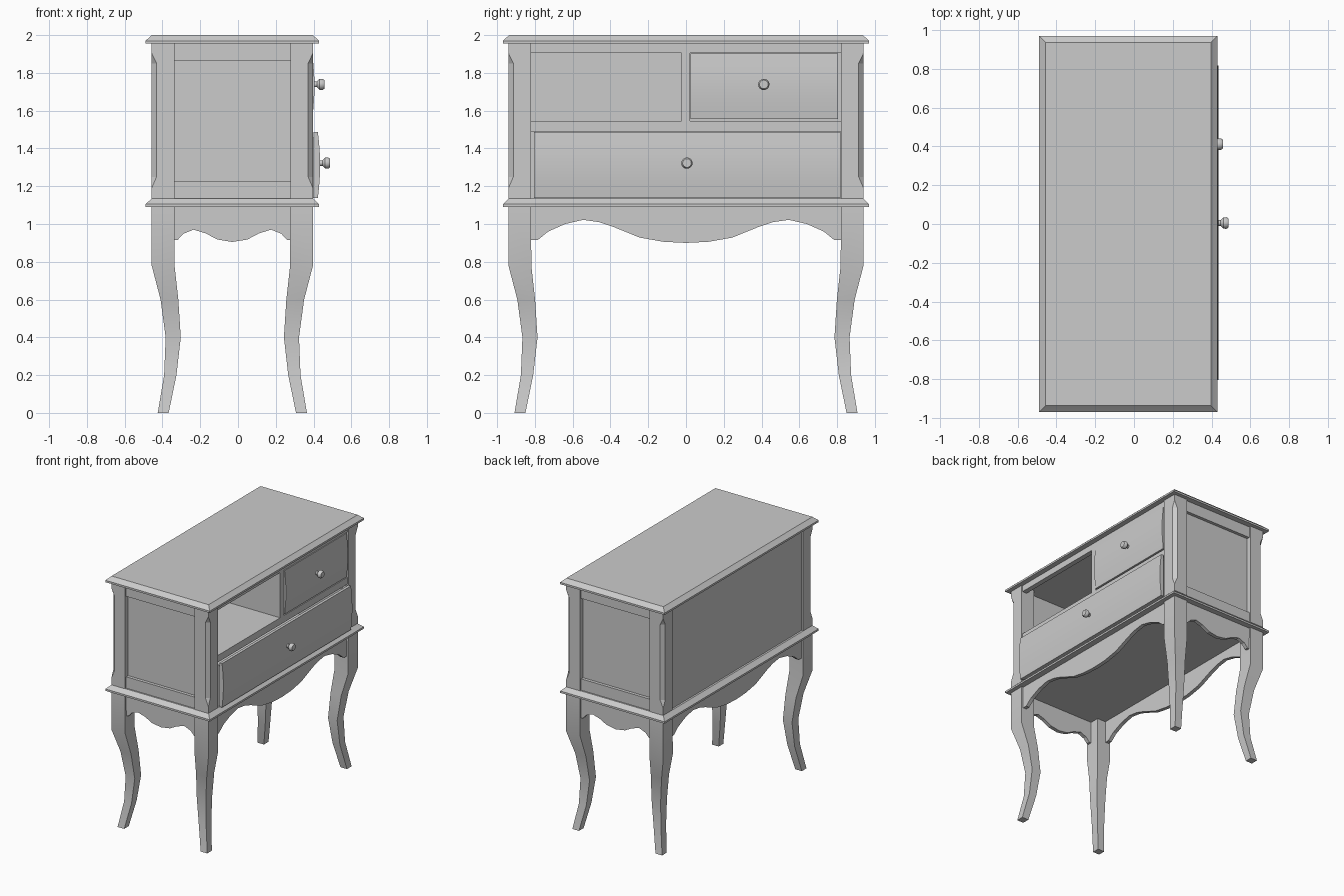
import bpy, bmesh, math
from mathutils import Matrix

cube = bpy.data.objects.get("Cube")
if cube:
    bpy.data.objects.remove(cube, do_unlink=True)

grey = bpy.data.materials.new("painted_grey")
grey.use_nodes = True
grey.diffuse_color = (0.6, 0.6, 0.6, 1)
grey.node_tree.nodes["Principled BSDF"].inputs["Base Color"].default_value = (0.6, 0.6, 0.6, 1)

CX = -0.03            # cabinet centre, set back to leave room for the knobs
HX, HY = 0.427, 0.94  # half sizes to the outside of the posts
POST = 0.12
BACK, FRONT = CX - HX, CX + HX
IN_Y = HY - POST
FLOOR, CEIL = 1.135, 1.955


def finish(name, bm, smooth=None):
    bmesh.ops.remove_doubles(bm, verts=bm.verts, dist=0.0001)
    bmesh.ops.recalc_face_normals(bm, faces=bm.faces)
    mesh = bpy.data.meshes.new(name)
    bm.to_mesh(mesh)
    bm.free()
    mesh.materials.append(grey)
    ob = bpy.data.objects.new(name, mesh)
    bpy.context.collection.objects.link(ob)
    if smooth:
        bpy.ops.object.select_all(action='DESELECT')
        ob.select_set(True)
        bpy.context.view_layer.objects.active = ob
        bpy.ops.object.shade_smooth_by_angle(angle=math.radians(smooth))
    return ob


def loft(name, sections, smooth=None):
    """Skin a stack of equal-length rings and cap both ends."""
    bm = bmesh.new()
    rings = [[bm.verts.new(p) for p in ring] for ring in sections]
    n = len(rings[0])
    for lo, hi in zip(rings, rings[1:]):
        for i in range(n):
            j = (i + 1) % n
            bm.faces.new((lo[i], lo[j], hi[j], hi[i]))
    bm.faces.new(rings[0])
    bm.faces.new(rings[-1])
    return finish(name, bm, smooth)


def box(name, x, y, z):
    return loft(name, [[(x[0], y[0], h), (x[1], y[0], h), (x[1], y[1], h), (x[0], y[1], h)] for h in z])


def prism(name, outline, axis, a, b, smooth=None):
    """Extrude a vertical outline along x (axis 0) or y (axis 1)."""
    def place(u, h, d):
        return (d, u, h) if axis == 0 else (u, d, h)
    return loft(name, [[place(u, h, d) for u, h in outline] for d in (a, b)], smooth)


# Table top and waist moulding share one edge profile
def moulding(name, z):
    rings = []
    for dz, inset in ((0, 0), (0.015, 0), (0.027, 0.014), (0.045, 0.033)):
        x, y = 0.46 - inset, 0.97 - inset
        rings.append([(CX + sx * x, sy * y, z + dz) for sx, sy in ((-1, -1), (1, -1), (1, 1), (-1, 1))])
    loft(name, rings, 35)


moulding("table_top", CEIL)
moulding("waist_moulding", FLOOR - 0.045)

# Corner posts with stopped chamfers, and curved legs
CHAMFER = ((FLOOR, 0), (1.19, 0), (1.25, 0.026), (1.85, 0.026), (1.905, 0), (CEIL, 0))
LEG = ((0, 0.032, 0.09), (0.2, 0.066, 0.131), (0.4, 0.074, 0.154),
       (0.6, 0.047, 0.141), (0.78, 0, 0.121), (1.09, 0, POST))
for sx, xname in ((-1, "back"), (1, "front")):
    for sy, yname in ((-1, "near"), (1, "far")):
        def at(a, b, z):
            return (CX + sx * (HX - a), sy * (HY - b), z)
        loft(f"{xname}_{yname}_post",
             [[at(c, 0, z), at(POST, 0, z), at(POST, POST, z), at(0, POST, z), at(0, c, z)]
              for z, c in CHAMFER])
        loft(f"{xname}_{yname}_leg",
             [[at(o, o, z), at(i, o, z), at(i, i, z), at(o, i, z)] for z, o, i in LEG], 30)


# Scalloped aprons, mirrored from half a curve
def scallop(half, centre):
    left = [(centre - u, z) for u, z in half]
    right = [(centre + u, z) for u, z in reversed(half[:-1])]
    end = half[0][0]
    return left + right + [(centre + end, 1.09), (centre - end, 1.09)]


LONG = [(IN_Y, 0.915), (0.785, 0.915), (0.73, 0.96), (0.64, 1.0), (0.545, 1.022), (0.46, 1.01),
        (0.39, 0.987), (0.245, 0.928), (0.12, 0.906), (0, 0.9)]
SHORT = [(HX - POST, 0.915), (0.29, 0.915), (0.26, 0.948), (0.205, 0.97), (0.14, 0.95),
         (0.08, 0.918), (0, 0.905)]
for s, side in ((-1, "back"), (1, "front")):
    face = CX + s * (HX - 0.015)
    prism(side + "_apron", scallop(LONG, 0), 0, face, face - s * 0.03)
for s, side in ((-1, "near"), (1, "far")):
    face = s * (HY - 0.015)
    prism(side + "_apron", scallop(SHORT, CX), 1, face, face - s * 0.03)

# End panels with rails
SPAN_X = (BACK + POST, FRONT - POST)
for s, side in ((-1, "near"), (1, "far")):
    box(side + "_end_panel", SPAN_X, (s * (HY - 0.04), s * (HY - 0.06)), (FLOOR, CEIL))
    for part, z in (("lower", (FLOOR, 1.225)), ("upper", (1.865, CEIL))):
        box(f"{side}_{part}_end_rail", SPAN_X, (s * (HY - 0.015), s * (HY - 0.04)), z)

# Back panel, front rails, shelf and divider
SHELF, SHELF_TOP, OPEN_TOP = 1.49, 1.545, 1.905
DIVIDER = (-0.025, 0.02)
RAIL_X = FRONT - 0.008
box("back_panel", (BACK + 0.015, BACK + 0.035), (-IN_Y, IN_Y), (FLOOR, CEIL))
box("top_front_rail", (RAIL_X - 0.04, RAIL_X), (-IN_Y, IN_Y), (OPEN_TOP, CEIL))
box("shelf", (BACK + 0.035, RAIL_X), (-IN_Y, IN_Y), (SHELF, SHELF_TOP))
box("divider", (BACK + 0.035, RAIL_X), DIVIDER, (SHELF_TOP, OPEN_TOP))


# Drawers: bowed front, open box behind, turned knob
def drawer(name, y, z, face, knob_y):
    bulge, back, steps = 0.012, face - 0.035, 12
    arc = [(face - bulge + bulge * math.sin(math.pi * i / steps), z[0] + (z[1] - z[0]) * i / steps)
           for i in range(steps + 1)]
    prism(name + "_front", [(back, z[0])] + arc + [(back, z[1])], 1, y[0], y[1], 30)
    rear, top = BACK + 0.08, z[1] - 0.03
    y0, y1 = y[0] + 0.01, y[1] - 0.01
    box(name + "_bottom", (rear, back), (y0, y1), (z[0], z[0] + 0.015))
    box(name + "_rear", (rear, rear + 0.015), (y0, y1), (z[0] + 0.015, top))
    for side, a, b in (("near", y0, y0 + 0.015), ("far", y1 - 0.015, y1)):
        box(f"{name}_{side}_side", (rear + 0.015, back), (a, b), (z[0] + 0.015, top))

    centre_z = (z[0] + z[1]) / 2 + 0.01
    rings = []
    for dx, r in ((-0.01, 0.014), (0.012, 0.015), (0.026, 0.029), (0.042, 0.03), (0.053, 0.023)):
        rings.append([(face + dx, knob_y + r * math.cos(t), centre_z + r * math.sin(t))
                      for t in (math.tau * k / 16 for k in range(16))])
    loft(name + "_knob", rings, 40)


drawer("small_drawer", (0.025, 0.805), (1.555, 1.903), 0.405, 0.412)
drawer("large_drawer", (-0.805, 0.817), (1.138, 1.487), 0.435, 0.005)
